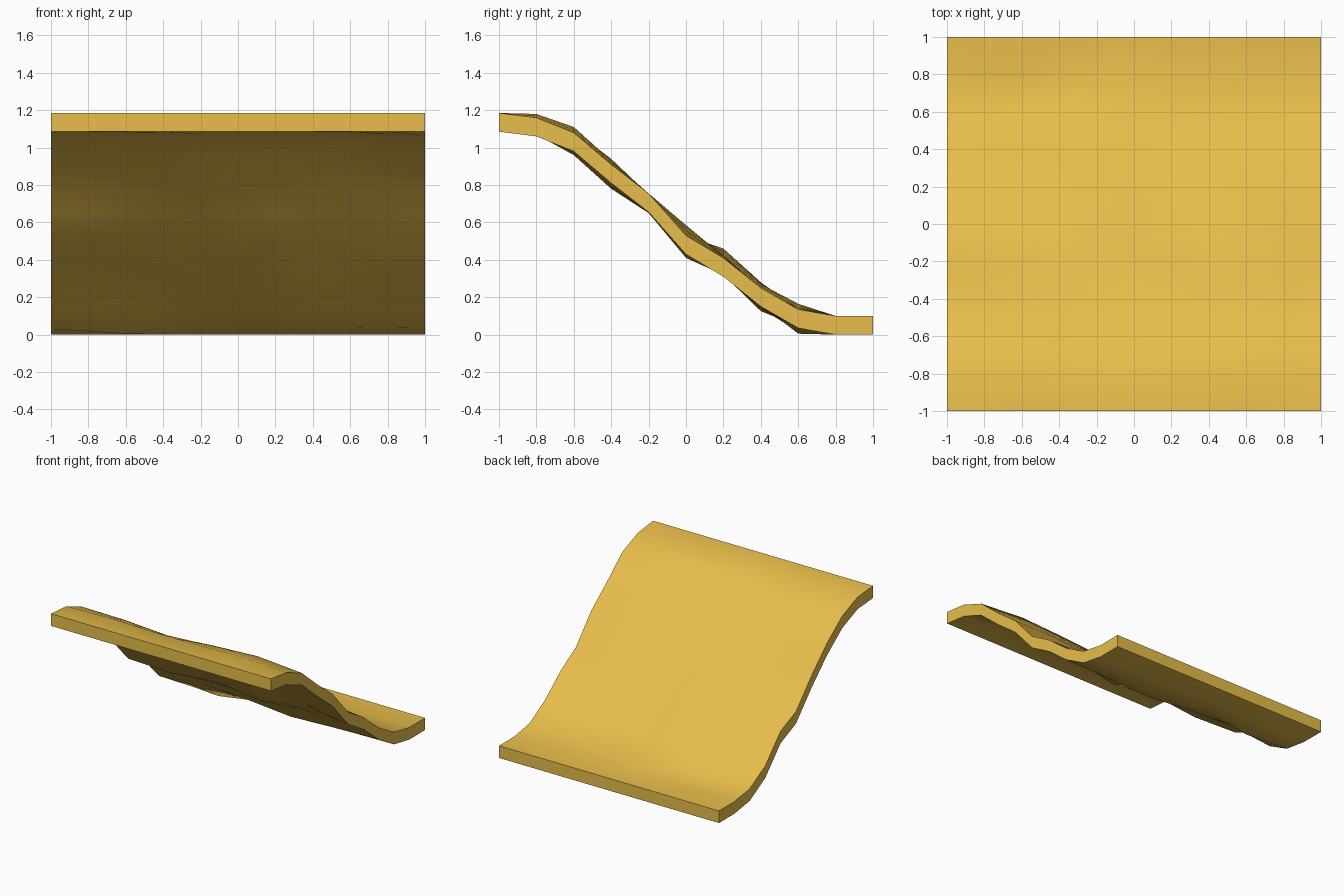
import bpy, bmesh, math

if "Cube" in bpy.data.objects:
    bpy.data.objects.remove(bpy.data.objects["Cube"])

N = 10
THICK = 0.1
# Top height of each row from front to back, sampled at six x positions
ROWS = [
    [1.185] * 6,
    [1.17, 1.18, 1.17, 1.17, 1.18, 1.16],
    [1.09, 1.085, 1.06, 1.09, 1.11, 1.08],
    [0.94, 0.90, 0.88, 0.91, 0.93, 0.91],
    [0.75, 0.75, 0.75, 0.75, 0.755, 0.755],
    [0.535, 0.52, 0.56, 0.51, 0.585, 0.53],
    [0.45, 0.46, 0.43, 0.42, 0.42, 0.41],
    [0.24, 0.28, 0.26, 0.225, 0.24, 0.25],
    [0.13, 0.105, 0.165, 0.15, 0.14, 0.135],
    [0.10] * 6,
    [0.10] * 6,
]


def height(i, j):
    row, t = ROWS[j], i / 2
    k = min(int(t), 4)
    return row[k] + (row[k + 1] - row[k]) * (t - k)


bm = bmesh.new()


# Upper and lower surfaces of the slab
def sheet(offset):
    return [[bm.verts.new((-1 + 2 * i / N, -1 + 2 * j / N, height(i, j) - offset))
             for i in range(N + 1)] for j in range(N + 1)]


top, bottom = sheet(0), sheet(THICK)
for j in range(N):
    for i in range(N):
        for g in (top, bottom):
            bm.faces.new((g[j][i], g[j][i + 1], g[j + 1][i + 1], g[j + 1][i]))

# Rim faces on all four sides
for k in range(N):
    for e in (0, N):
        bm.faces.new((top[e][k], top[e][k + 1], bottom[e][k + 1], bottom[e][k]))
        bm.faces.new((top[k][e], top[k + 1][e], bottom[k + 1][e], bottom[k][e]))
bmesh.ops.recalc_face_normals(bm, faces=bm.faces)

mesh = bpy.data.meshes.new("terrain_slope")
bm.to_mesh(mesh)
bm.free()
slope = bpy.data.objects.new("terrain_slope", mesh)
bpy.context.collection.objects.link(slope)

# Sandy yellow colour, smooth surfaces with a crisp rim
mat = bpy.data.materials.new("sand_yellow")
mat.diffuse_color = (0.80, 0.51, 0.07, 1)
mat.use_nodes = True
mat.node_tree.nodes["Principled BSDF"].inputs["Base Color"].default_value = mat.diffuse_color
mesh.materials.append(mat)
bpy.context.view_layer.objects.active = slope
slope.select_set(True)
bpy.ops.object.shade_smooth_by_angle(angle=math.radians(35))
